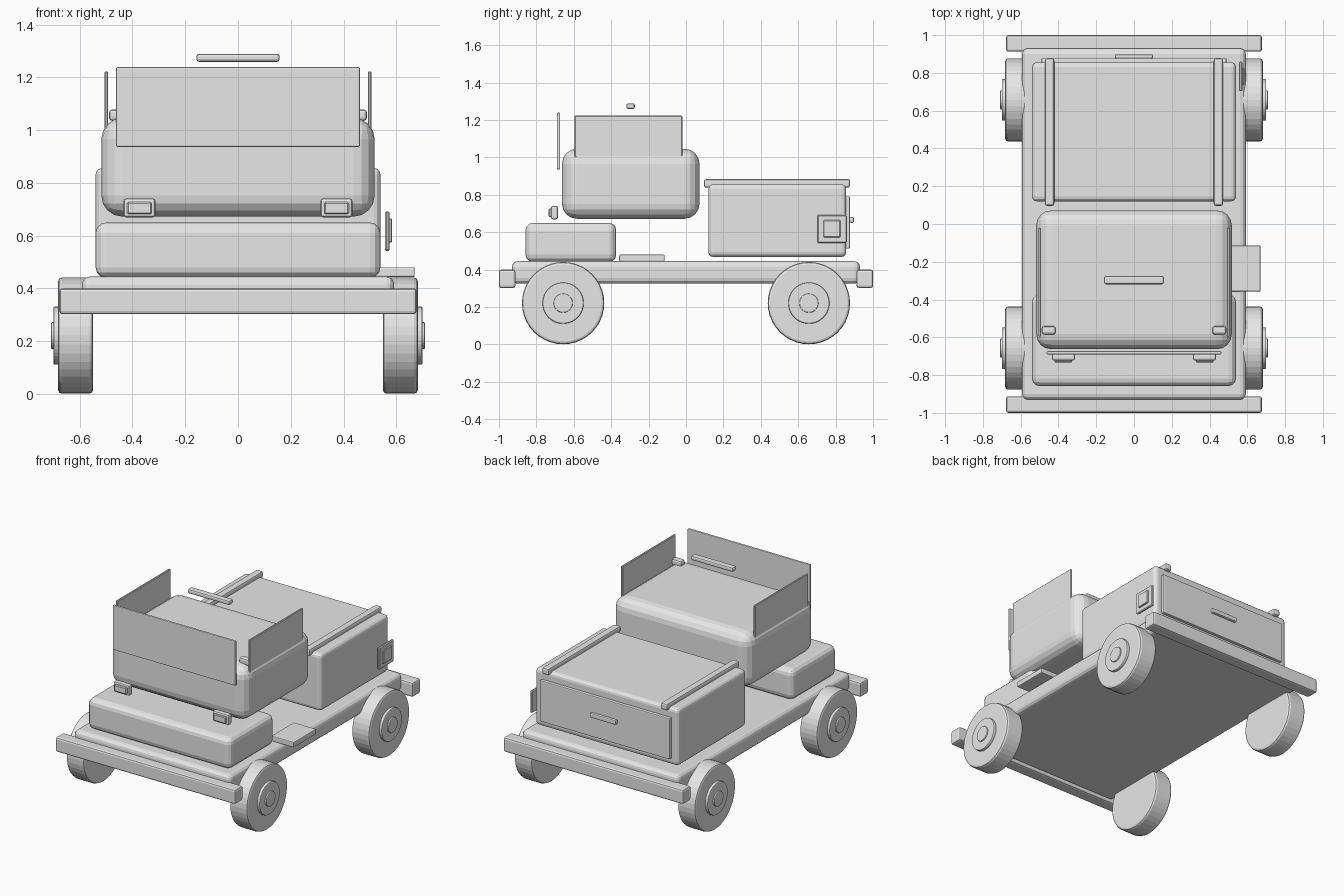
import bpy, bmesh, math
from mathutils import Matrix

if "Cube" in bpy.data.objects:
    bpy.data.objects.remove(bpy.data.objects["Cube"])

grey = bpy.data.materials.new("light_grey")
grey.diffuse_color = (0.8, 0.8, 0.8, 1)
grey.use_nodes = True
grey.node_tree.nodes["Principled BSDF"].inputs["Base Color"].default_value = grey.diffuse_color


def finish(bm, name, bevel=0.0, segments=3, angle=math.radians(60)):
    """Round the sharp edges and turn the mesh into an object."""
    if bevel:
        edges = [e for e in bm.edges if e.calc_face_angle(0) > angle]
        bmesh.ops.bevel(bm, geom=edges, offset=bevel, segments=segments,
                        profile=0.5, affect='EDGES', clamp_overlap=True)
    bmesh.ops.recalc_face_normals(bm, faces=bm.faces)
    mesh = bpy.data.meshes.new(name)
    bm.to_mesh(mesh)
    bm.free()
    mesh.materials.append(grey)
    obj = bpy.data.objects.new(name, mesh)
    bpy.context.collection.objects.link(obj)
    return obj


def box(name, x, y, z, bevel=0.0, segments=3):
    """Rounded box given by its (low, high) range on each axis."""
    size = [r[1] - r[0] for r in (x, y, z)]
    mid = [(r[1] + r[0]) / 2 for r in (x, y, z)]
    bm = bmesh.new()
    bmesh.ops.create_cube(bm, size=1)
    bmesh.ops.scale(bm, vec=size, verts=bm.verts)
    bmesh.ops.translate(bm, vec=mid, verts=bm.verts)
    return finish(bm, name, bevel, segments)


def disc(name, side, x0, x1, y, z, radius, bevel, sides=40):
    """Cylinder lying along x, on the given side (-1 or 1)."""
    bm = bmesh.new()
    bmesh.ops.create_cone(bm, cap_ends=True, segments=sides, radius1=radius,
                          radius2=radius, depth=x1 - x0)
    place = Matrix.Translation((side * (x0 + x1) / 2, y, z))
    bmesh.ops.transform(bm, matrix=place @ Matrix.Rotation(math.pi / 2, 4, 'Y'),
                        verts=bm.verts)
    return finish(bm, name, bevel, 2)


def span(side, a, b):
    """Mirror an x range to the given side."""
    return tuple(sorted((side * a, side * b)))


# Chassis deck and bumpers
box("chassis", (-0.592, 0.592), (-0.93, 0.93), (0.325, 0.445), 0.03)
box("front_bumper", (-0.677, 0.677), (-1.0, -0.912), (0.302, 0.4), 0.012, 2)
box("rear_bumper", (-0.677, 0.677), (0.912, 1.0), (0.302, 0.4), 0.012, 2)

# Wheels with stepped hubs
for side, side_name in ((-1, "left"), (1, "right")):
    for y, end in ((-0.657, "front"), (0.657, "rear")):
        tag = f"{end}_{side_name}"
        disc(f"{tag}_wheel", side, 0.549, 0.682, y, 0.221, 0.22, 0.014)
        disc(f"{tag}_hub", side, 0.66, 0.7, y, 0.221, 0.11, 0.006)
        disc(f"{tag}_hub_cap", side, 0.68, 0.709, y, 0.221, 0.051, 0.005, 24)

# Main bodies
box("hood", (-0.54, 0.54), (-0.858, -0.373), (0.44, 0.65), 0.04)
box("cab", (-0.518, 0.518), (-0.663, 0.072), (0.672, 1.046), 0.08, 4)
box("cargo_box", (-0.54, 0.54), (0.12, 0.856), (0.468, 0.856), 0.025)

# Cab glass panels and roof light bar
box("windshield", (-0.462, 0.462), (-0.69, -0.673), (0.936, 1.239), 0.005, 2)
box("light_bar", (-0.158, 0.158), (-0.319, -0.274), (1.259, 1.289), 0.01, 2)

for side, side_name in ((-1, "left"), (1, "right")):
    # Side windows rising from the cab roof
    box(f"{side_name}_window", span(side, 0.492, 0.506), (-0.596, -0.02),
        (0.95, 1.223), 0.004, 1)
    # Small marker lights on the roof corners
    box(f"{side_name}_marker_light", span(side, 0.415, 0.489),
        (-0.585, -0.541), (1.035, 1.078), 0.012, 2)
    # Headlights with lenses
    box(f"{side_name}_headlight", span(side, 0.313, 0.434),
        (-0.722, -0.685), (0.669, 0.741), 0.01, 2)
    box(f"{side_name}_headlight_lens", span(side, 0.327, 0.42),
        (-0.734, -0.71), (0.681, 0.727), 0.005, 1)
    # Roof rails on the cargo box
    box(f"{side_name}_rail", span(side, 0.422, 0.472), (0.096, 0.878),
        (0.838, 0.884), 0.012, 2)

# Step on the right of the deck
box("step", (0.5, 0.67), (-0.357, -0.114), (0.443, 0.48), 0.006, 2)

# Square filler plate on the right of the cargo box
box("filler_plate", (0.557, 0.574), (0.703, 0.86), (0.542, 0.692), 0.005, 1)
box("filler_cap", (0.57, 0.584), (0.735, 0.826), (0.573, 0.665), 0.004, 1)

# Rear hatch and handle
box("rear_hatch", (-0.49, 0.49), (0.85, 0.877), (0.512, 0.792), 0.006, 2)
box("hatch_handle", (-0.1, 0.1), (0.875, 0.898), (0.65, 0.682), 0.008, 2)
